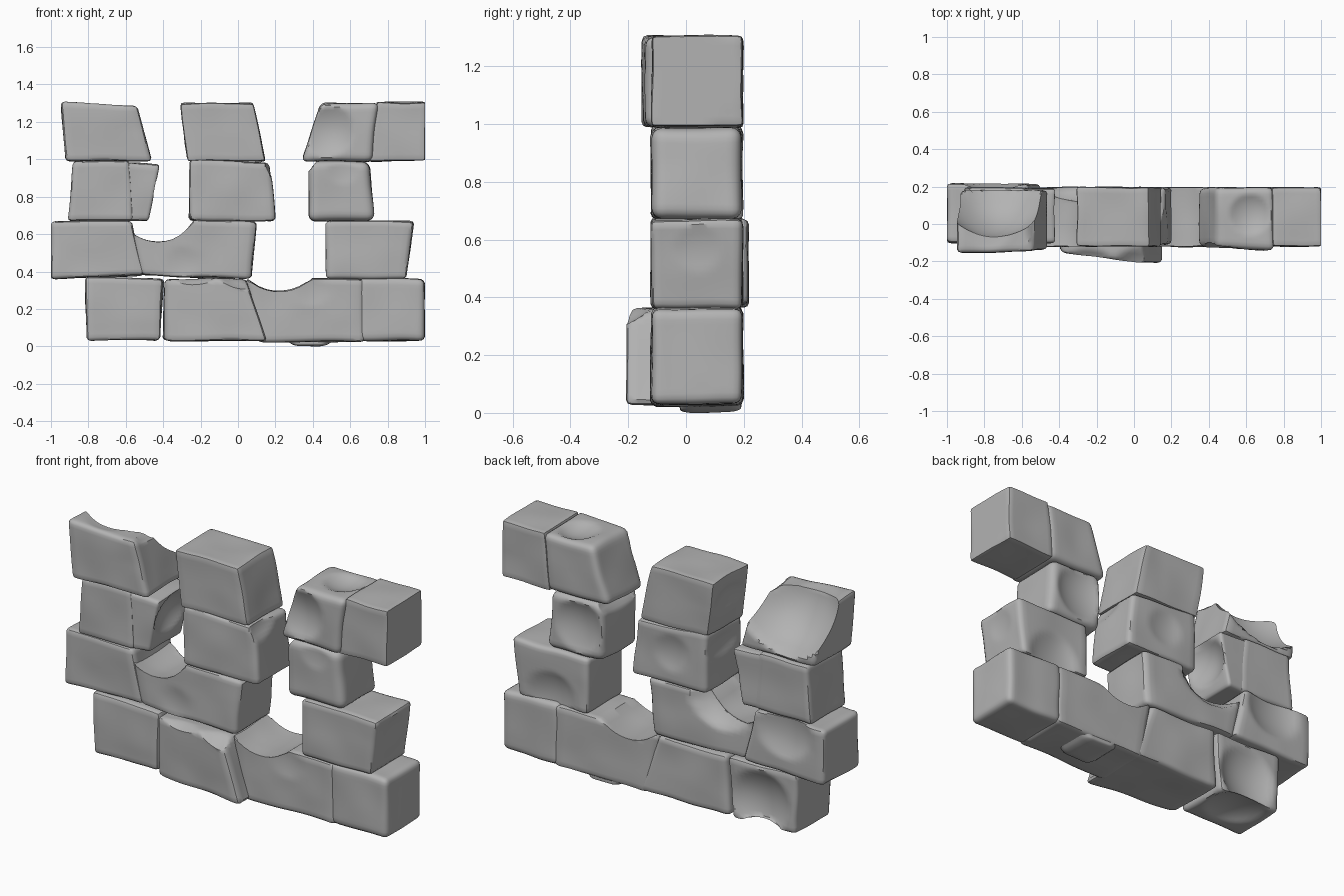
import bpy
import bmesh
from mathutils import Vector, noise

cube = bpy.data.objects.get("Cube")
if cube:
    bpy.data.objects.remove(cube, do_unlink=True)

grey = bpy.data.materials.new("stone_grey")
grey.use_nodes = True
grey.diffuse_color = (0.45, 0.45, 0.45, 1)
bsdf = grey.node_tree.nodes["Principled BSDF"]
bsdf.inputs["Base Color"].default_value = (0.45, 0.45, 0.45, 1)
bsdf.inputs["Roughness"].default_value = 0.9


def rounded(u, r):
    """Move a point of the unit cube onto a rounded cube."""
    lim = 1 - r
    inner = Vector([max(-lim, min(lim, c)) for c in u])
    d = u - inner
    if d.length > 1e-6:
        d = d.normalized() * max(abs(c) for c in d)
    return inner + d


def press(p, centre, half, scoop):
    """Push a point straight into the stone until it leaves the scoop sphere."""
    rad, stretch = scoop[3:]
    hub = Vector(scoop[:3])
    away = centre - hub
    axis = max(range(3), key=lambda i: abs(away[i]) / half[i])
    scale = Vector((1, stretch, 1))
    q = Vector([(p[i] - hub[i]) / scale[i] for i in range(3)])
    if q.length < rad:
        side = sum(q[i] ** 2 for i in range(3) if i != axis)
        reach = (rad * rad - side) ** .5 * scale[axis]
        p[axis] = hub[axis] + (reach if away[axis] > 0 else -reach)


def stone(name, outline, front=(-.12, -.12), back=.195, r=.12, scoops=()):
    """Rounded block: outline is bottom-left, bottom-right, top-right, top-left
    in x,z; front is the left and right front depth; scoops are x,y,z,radius,
    y-stretch hollows pressed into the surface."""
    bl, br, tr, tl = [Vector(p) for p in outline]
    mid = (bl + br + tr + tl) / 4
    centre = Vector((mid.x, (sum(front) / 2 + back) / 2, mid.y))
    half = Vector((abs(br.x - mid.x), back - centre.y, abs(tr.y - mid.y)))
    bm = bmesh.new()
    bmesh.ops.create_cube(bm, size=2)
    bmesh.ops.subdivide_edges(bm, edges=bm.edges[:], cuts=17, use_grid_fill=True)
    for v in bm.verts:
        s, d, t = (rounded(v.co, r) + Vector((1, 1, 1))) / 2
        x, z = bl.lerp(br, s).lerp(tl.lerp(tr, s), t)
        y0 = front[0] + (front[1] - front[0]) * s
        p = Vector((x, y0 + (back - y0) * d, z))
        for scoop in scoops:
            press(p, centre, half, scoop)
        p += noise.noise_vector(p * 5) * .008
        p.x = max(-1, min(1, p.x))
        v.co = p
    me = bpy.data.meshes.new(name)
    bm.to_mesh(me)
    bm.free()
    me.materials.append(grey)
    ob = bpy.data.objects.new(name, me)
    bpy.context.collection.objects.link(ob)
    bpy.context.view_layer.objects.active = ob
    ob.select_set(True)
    bpy.ops.object.shade_smooth_by_angle(angle=.7)
    ob.select_set(False)


# Bottom course
stone("bottom_left_stone", [(-.81, .03), (-.42, .03), (-.40, .36), (-.82, .37)],
      scoops=[(-.6, .46, .16, .32, 1), (-.6, .1, -.3, .37, 1)])
stone("bottom_front_stone", [(-.40, .03), (.16, .03), (.04, .36), (-.39, .36)],
      front=(-.15, -.21), scoops=[(-.25, -.32, .55, .27, 1), (.03, -.32, .55, .27, 1)])
stone("bottom_worn_stone", [(.10, .025), (.68, .025), (.68, .36), (.04, .365)],
      scoops=[(.22, .0, .54, .25, 3), (.4, -.50, .3, .39, 1)])
stone("bottom_right_stone", [(.65, .03), (1, .03), (1, .36), (.65, .37)], r=.18)

# Second course
stone("second_left_stone", [(-1, .36), (-.50, .38), (-.57, .67), (-1, .67)],
      front=(-.10, -.12), back=.215, scoops=[(-.76, .6, .62, .42, 1)])
stone("second_worn_stone", [(-.52, .38), (.07, .36), (.10, .67), (-.58, .68)],
      scoops=[(-.43, .03, .77, .22, 3), (-.36, .33, .70, .24, 1), (-.3, -.5, .45, .39, 1)])
stone("second_right_stone", [(.47, .36), (.90, .36), (.94, .67), (.47, .67)],
      scoops=[(.70, .55, .38, .39, 1), (1.3, .04, .52, .385, 1)])

# Third course
stone("third_left_stone", [(-.91, .67), (-.56, .67), (-.58, .99), (-.88, .99)])
stone("third_left_spur", [(-.64, .67), (-.48, .67), (-.42, .97), (-.64, .985)],
      front=(-.12, -.10), back=.19, scoops=[(-.30, .05, .82, .19, 1.2)])
stone("third_middle_stone", [(-.26, .67), (.20, .67), (.17, .98), (-.26, 1)],
      front=(-.12, -.11), scoops=[(.34, -.05, 1.02, .2, 1.5), (-.41, .05, .9, .165, 2),
                                  (-.05, .55, .85, .37, 1)])
stone("third_right_stone", [(.38, .67), (.73, .67), (.70, .99), (.38, .99)],
      r=.25, scoops=[(.52, .50, .84, .34, 1), (.56, -.5, .95, .39, 1),
                     (.29, .03, 1.05, .15, 3)])

# Top course
stone("top_left_stone", [(-.92, .99), (-.46, .99), (-.54, 1.29), (-.95, 1.305)],
      front=(-.155, -.14), back=.18,
      scoops=[(-.74, .28, 1.35, .35, 1), (-.76, .0, 1.78, .5, 1),
              (-.45, -.25, 1.25, .14, 1), (-.45, .0, 1.38, .15, 2)])
stone("top_middle_stone", [(-.27, .99), (.15, .99), (.08, 1.3), (-.31, 1.3)],
      r=.08, scoops=[(-.44, .03, 1.15, .165, 2)])
stone("top_worn_stone", [(.34, .99), (.72, .99), (.75, 1.3), (.44, 1.3)],
      front=(-.12, -.145), r=.2, scoops=[(.46, -.40, 1.16, .31, 1), (.62, .05, 1.48, .21, 1)])
stone("top_right_stone", [(.70, .99), (1, .99), (1, 1.305), (.74, 1.305)], r=.08)

# Worn bulge under the wall that touches the ground
stone("base_bulge", [(.30, .003), (.46, .003), (.56, .07), (.20, .07)],
      front=(-.02, -.02), back=.19, r=.4)
